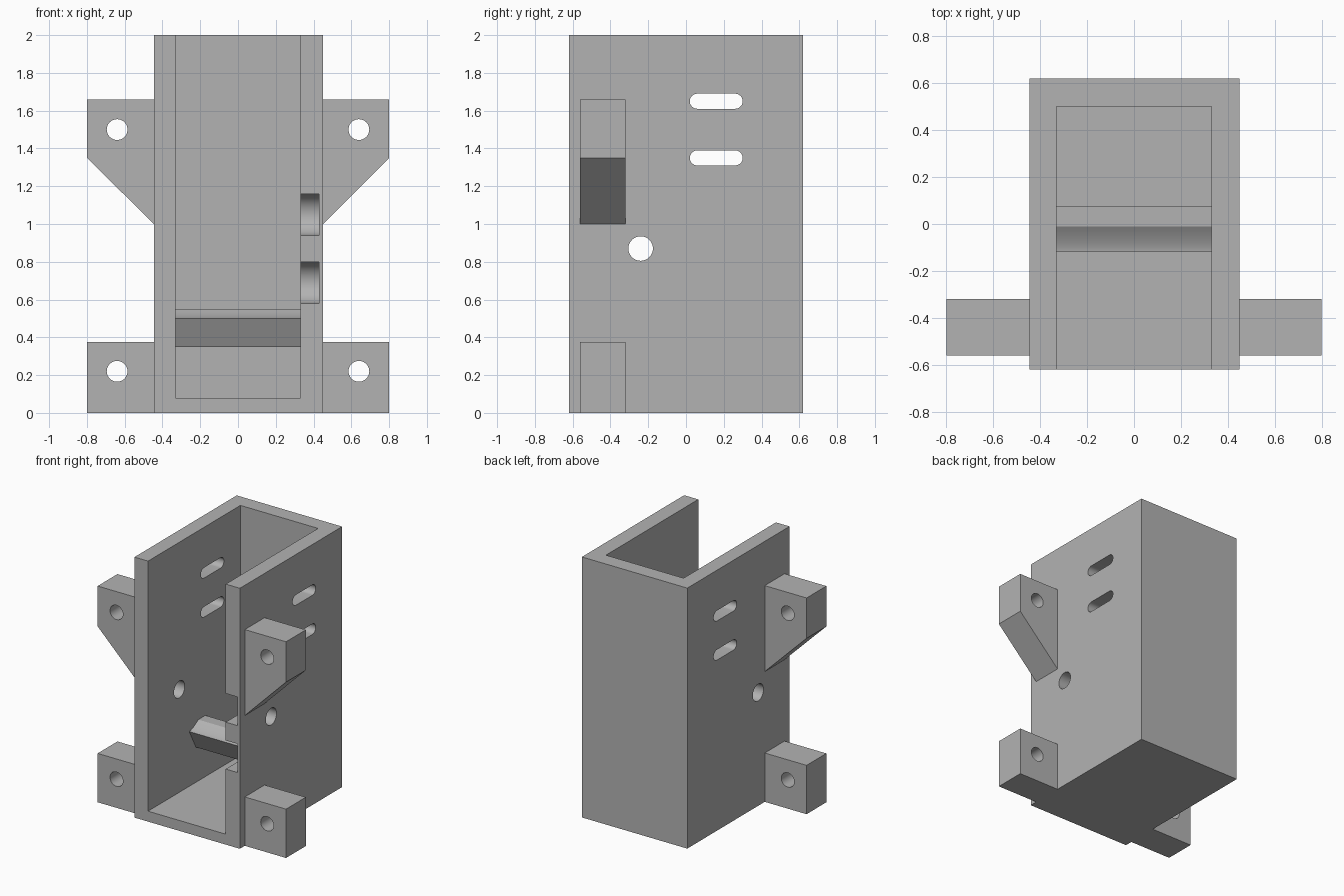
import bpy, bmesh, math
from mathutils import Vector

if "Cube" in bpy.data.objects:
    bpy.data.objects.remove(bpy.data.objects["Cube"])

grey = bpy.data.materials.new("light grey")
grey.diffuse_color = (0.45, 0.45, 0.45, 1)
grey.use_nodes = True
grey.node_tree.nodes["Principled BSDF"].inputs["Base Color"].default_value = grey.diffuse_color


def prism(name, pts, axis, a, b):
    """Extrude a closed 2D profile along an axis: x uses (y,z), y uses (x,z), z uses (x,y)."""
    place = {"x": lambda p, t: (t, p[0], p[1]),
             "y": lambda p, t: (p[0], t, p[1]),
             "z": lambda p, t: (p[0], p[1], t)}[axis]
    bm = bmesh.new()
    base = bm.faces.new([bm.verts.new(place(p, a)) for p in pts])
    ext = bmesh.ops.extrude_face_region(bm, geom=[base])["geom"]
    shift = Vector(place((0, 0), b - a))
    bmesh.ops.translate(bm, vec=shift, verts=[v for v in ext if isinstance(v, bmesh.types.BMVert)])
    bmesh.ops.recalc_face_normals(bm, faces=bm.faces)
    me = bpy.data.meshes.new(name)
    bm.to_mesh(me)
    bm.free()
    me.materials.append(grey)
    ob = bpy.data.objects.new(name, me)
    bpy.context.collection.objects.link(ob)
    return ob


def rect(u0, u1, v0, v1):
    return [(u0, v0), (u1, v0), (u1, v1), (u0, v1)]


def stadium(u0, u1, v, r, n=16):
    """Rounded slot between centres u0 and u1; a circle when they coincide."""
    pts = []
    for c, start in ((u1, -90), (u0, 90)):
        for i in range(n + 1):
            if u0 == u1 and i == n:
                continue
            t = math.radians(start + 180 * i / n)
            pts.append((c + r * math.cos(t), v + r * math.sin(t)))
    return pts


def cut(ob, cutters):
    for c in cutters:
        c.hide_render = True
        m = ob.modifiers.new("cut", "BOOLEAN")
        m.operation, m.solver, m.object = "DIFFERENCE", "EXACT", c
    bpy.context.view_layer.objects.active = ob
    for m in list(ob.modifiers):
        bpy.ops.object.modifier_apply(modifier=m.name)
    for c in cutters:
        bpy.data.objects.remove(c)


def smooth(ob):
    bpy.ops.object.select_all(action="DESELECT")
    ob.select_set(True)
    bpy.context.view_layer.objects.active = ob
    bpy.ops.object.shade_smooth_by_angle(angle=math.radians(30))


# housing, open at the front and top
housing = prism("housing", rect(-0.445, 0.45, -0.62, 0.62), "z", 0, 2)
cutters = [prism("cavity_cutter", rect(-0.33, 0.33, -0.8, 0.5), "z", 0.08, 2.2)]
# slots and pivot hole through both side walls
for z in (1.35, 1.65):
    cutters.append(prism("slot_cutter", stadium(0.06, 0.26, z, 0.04), "x", -0.7, 0.7))
cutters.append(prism("pivot_cutter", stadium(-0.24, -0.24, 0.87, 0.065), "x", -0.7, 0.7))
# round-ended pockets on the inside of the right wall, open to the front
for z in (0.69, 1.05):
    y_end, r = -0.40, 0.11
    arc = [(y_end + r * math.cos(t), z + r * math.sin(t))
           for t in (math.radians(-90 + 180 * i / 24) for i in range(25))]
    cutters.append(prism("pocket_cutter", arc + [(-0.8, z + r), (-0.8, z - r)], "x", 0.25, 0.43))
cut(housing, cutters)
smooth(housing)

# mounting tabs with screw holes, mirrored left and right
for side, s, wall in (("left", -1, 0.445), ("right", 1, 0.45)):
    for level, hole_z, shape in (
            ("lower", 0.22, [(wall, 0), (0.8, 0), (0.8, 0.375), (wall, 0.375)]),
            ("upper", 1.5, [(wall, 1.0), (0.8, 1.35), (0.8, 1.66), (wall, 1.66)])):
        tab = prism(f"{side}_{level}_tab", [(s * x, z) for x, z in shape], "y", -0.56, -0.32)
        cut(tab, [prism("screw_cutter", stadium(s * 0.64, s * 0.64, hole_z, 0.055), "y", -0.8, 0)])
        smooth(tab)

# cross bar with a hollowed front lip
lip = [(-0.01 - 0.11 * math.sin(t), 0.5 + 0.05 * (1 - math.sin(t)) ** 1.5)
       for t in (math.radians(90 * i / 10) for i in range(11))]
bar = prism("cross_bar", [(0.075, 0.35), (0.075, 0.55)] + lip + [(-0.04, 0.35)], "x", -0.33, 0.33)
smooth(bar)
